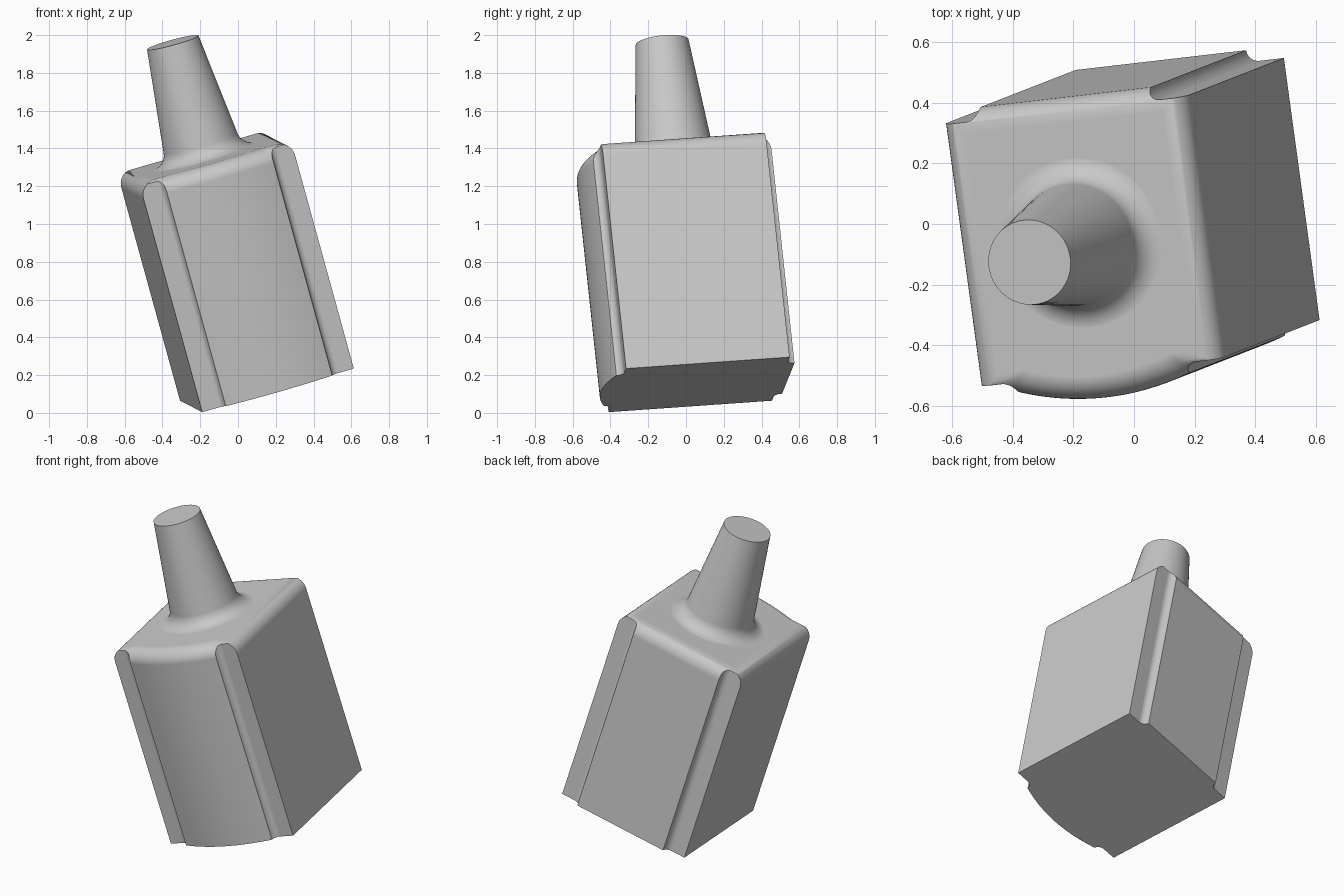
import bpy, bmesh, math
from mathutils import Matrix, Vector

cube = bpy.data.objects.get("Cube")
if cube:
    bpy.data.objects.remove(cube, do_unlink=True)

# Tilted frame: width, depth and long axis of the block
up = Vector((-0.264, -0.103, 0.959)).normalized()
width = Vector((0.955, 0.1108, 0.2745))
width = (width - up * width.dot(up)).normalized()
depth = up.cross(width)
TILT = Matrix((width, depth, up)).transposed().to_4x4()
CX = 0.195                       # middle of the block across its width
BOTTOM, TOP, TIP = 0.096, 1.354, 1.985
HALF_W, FRONT, BACK = 0.42, -0.468, 0.536

grey = bpy.data.materials.new("plain_grey")
grey.use_nodes = True
grey.diffuse_color = (0.58, 0.58, 0.58, 1)
grey.node_tree.nodes["Principled BSDF"].inputs["Base Color"].default_value = grey.diffuse_color


def loft(name, rings):
    """Skin a stack of closed rings and cap both ends."""
    bm = bmesh.new()
    loops = [[bm.verts.new(p) for p in ring] for ring in rings]
    n = len(loops[0])
    for low, high in zip(loops, loops[1:]):
        for i in range(n):
            j = (i + 1) % n
            bm.faces.new((low[i], low[j], high[j], high[i]))
    bm.faces.new(loops[0][::-1])
    bm.faces.new(loops[-1])
    bmesh.ops.recalc_face_normals(bm, faces=bm.faces)
    mesh = bpy.data.meshes.new(name)
    bm.to_mesh(mesh)
    bm.free()
    mesh.transform(TILT)
    mesh.materials.append(grey)
    obj = bpy.data.objects.new(name, mesh)
    bpy.context.collection.objects.link(obj)
    return obj


def activate(obj):
    bpy.ops.object.select_all(action='DESELECT')
    obj.select_set(True)
    bpy.context.view_layer.objects.active = obj


def smooth(obj):
    activate(obj)
    bpy.ops.object.shade_smooth_by_angle(angle=math.radians(32))
    mod = obj.modifiers.new("even_shading", 'WEIGHTED_NORMAL')
    mod.keep_sharp = True


# Block: flat sides and back, bowed front, rounded top rim
bow = 0.31
outline = [(HALF_W, BACK), (-HALF_W, BACK), (-HALF_W, -0.418)]
for i in range(25):
    a = -bow + 2 * bow * i / 24
    outline.append((a, FRONT + a * a / 1.74))
outline.append((HALF_W, -0.418))
mid, half_d, rim = (FRONT + BACK) / 2, (BACK - FRONT) / 2, 0.08


def block_ring(inset, h):
    sw, sd = 1 - inset / HALF_W, 1 - inset / half_d
    return [(CX + a * sw, mid + (b - mid) * sd, h) for a, b in outline]


rings = [block_ring(0, BOTTOM)]
for i in range(11):
    t = math.pi / 2 * i / 10
    rings.append(block_ring(rim * (1 - math.cos(t)), TOP - rim * (1 - math.sin(t))))
block = loft("block", rings)


# Coved notches down the four upright corners
def corner_cutter(side, facing, floor, cove=0.04, wall=0.295):
    shape = [(0.6, floor + 0.4), (0.6, floor)]
    for i in range(9):
        t = math.pi / 2 * i / 8
        shape.append((wall + cove * (1 - math.sin(t)), floor + cove * (1 - math.cos(t))))
    shape.append((wall, floor + 0.4))
    return loft("corner_cutter", [[(CX + side * a, facing * b, h) for a, b in shape]
                                  for h in (-0.1, 1.6)])


for side in (-1, 1):
    for facing, floor in ((-1, 0.38), (1, 0.496)):
        cutter = corner_cutter(side, facing, floor)
        cutter.hide_render = True
        activate(block)
        mod = block.modifiers.new("notch", 'BOOLEAN')
        mod.operation, mod.solver, mod.object = 'DIFFERENCE', 'EXACT', cutter
        bpy.ops.object.modifier_apply(modifier=mod.name)
        bpy.data.objects.remove(cutter, do_unlink=True)
smooth(block)

# Stem: tapered post with a flared foot blending into the block top
foot, tip_radius, neck, flare = TOP - 0.0005, 0.141, 0.202, 0.085
profile = [(neck + flare, foot - 0.01)]
for i in range(11):
    t = math.radians(84) * i / 10
    profile.append((neck + flare * (1 - math.sin(t)), foot + flare * (1 - math.cos(t))))
profile.append((tip_radius, TIP))
SIDES = 64
stem = loft("stem", [[(CX + r * math.cos(math.tau * k / SIDES),
                       0.057 + r * math.sin(math.tau * k / SIDES), h)
                      for k in range(SIDES)] for r, h in profile])
smooth(stem)
